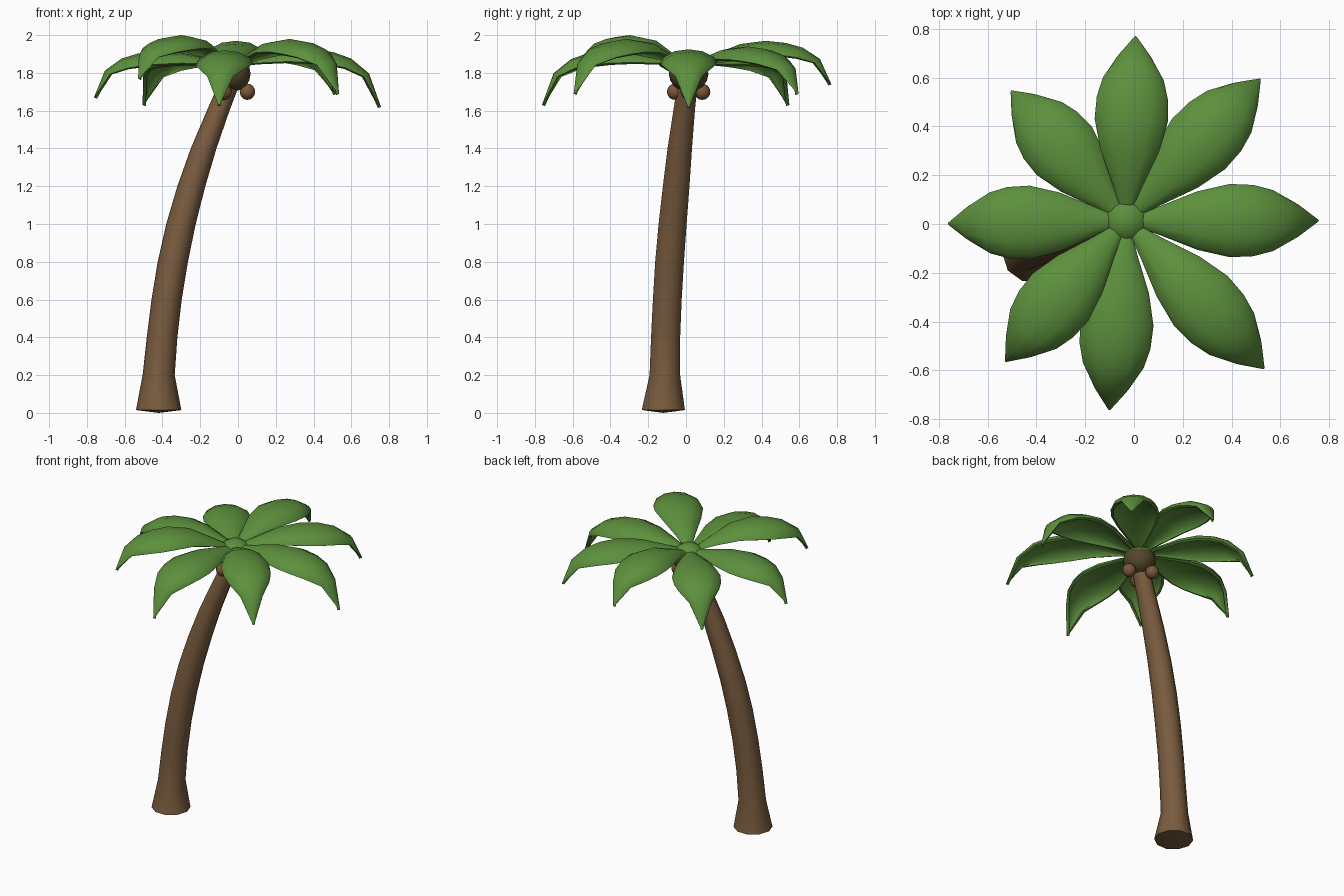
import bpy, bmesh, math
from mathutils import Vector

if "Cube" in bpy.data.objects:
    bpy.data.objects.remove(bpy.data.objects["Cube"])

def material(name, rgb):
    m = bpy.data.materials.new(name)
    m.diffuse_color = (*rgb, 1)
    m.use_nodes = True
    m.node_tree.nodes["Principled BSDF"].inputs["Base Color"].default_value = m.diffuse_color
    return m

BARK = material("bark brown", (0.19, 0.105, 0.048))
LEAF = material("leaf green", (0.108, 0.28, 0.046))
NUT = material("coconut brown", (0.2, 0.095, 0.042))
CORE = material("dark olive brown", (0.085, 0.062, 0.024))

def finish(bm, name, mats, angle=45):
    bmesh.ops.recalc_face_normals(bm, faces=bm.faces)
    me = bpy.data.meshes.new(name)
    bm.to_mesh(me)
    bm.free()
    ob = bpy.data.objects.new(name, me)
    bpy.context.collection.objects.link(ob)
    for m in mats:
        me.materials.append(m)
    bpy.ops.object.select_all(action='DESELECT')
    ob.select_set(True)
    bpy.context.view_layer.objects.active = ob
    bpy.ops.object.shade_smooth_by_angle(angle=math.radians(angle))
    return ob

def bridge(bm, a, b, closed):
    n = len(a)
    for i in range(n if closed else n - 1):
        j = (i + 1) % n
        bm.faces.new((a[i], a[j], b[j], b[i]))

HUB = Vector((-0.033, 0.014, 0))

# Curved trunk with flared foot: (x, y, z, radius)
TRUNK = [(-.42, -.12, .015, .12), (-.42, -.112, .2, .085), (-.402, -.108, .4, .081),
         (-.378, -.099, .6, .08), (-.345, -.087, .8, .08), (-.302, -.071, 1.0, .078),
         (-.247, -.052, 1.2, .074), (-.182, -.033, 1.4, .068), (-.105, -.01, 1.6, .06),
         (-.035, .012, 1.77, .055)]
bm = bmesh.new()
rings = []
for x, y, z, r in TRUNK:
    rings.append([bm.verts.new((x + r * math.cos(i * math.tau / 10),
                                y + r * math.sin(i * math.tau / 10), z)) for i in range(10)])
for a, b in zip(rings, rings[1:]):
    bridge(bm, a, b, True)
foot = bm.verts.new((-.42, -.12, 0))
for i in range(10):
    bm.faces.new((rings[0][i], foot, rings[0][(i + 1) % 10]))
bm.faces.new(rings[-1])
finish(bm, "trunk", [BARK])

# Crown core: dark below, green cap on top
bm = bmesh.new()
bmesh.ops.create_uvsphere(bm, u_segments=10, v_segments=8, radius=1)
for v in bm.verts:
    v.co = HUB + Vector((v.co.x * .105, v.co.y * .105, 1.795 + v.co.z * .095))
for f in bm.faces:
    f.material_index = 1 if f.calc_center_median().z > 1.83 else 0
finish(bm, "crown_core", [CORE, LEAF])

# Three coconuts under the crown
for k in range(3):
    a = k * math.tau / 3
    bm = bmesh.new()
    bmesh.ops.create_uvsphere(bm, u_segments=10, v_segments=8, radius=.043)
    bmesh.ops.translate(bm, verts=bm.verts,
                        vec=HUB + Vector((.083 * math.cos(a), .083 * math.sin(a), 1.70)))
    finish(bm, f"coconut_{k + 1}", [NUT])

# Fronds: stations (distance fraction, rise, fall, half width)
STATIONS = [(.05, 0, 0, .025), (.17, .35, 0, .06), (.36, .85, 0, .12), (.54, 1, 0, .15),
            (.68, 1, .05, .146), (.8, 1, .16, .125), (.92, 1, .42, .07), (1, 1, 1, .004)]
# Cross-section: (side fraction, drop fraction of half width)
SECTION = [(-1, .46), (-.9, .28), (-.5, .07), (0, 0), (.5, .07), (.9, .28), (1, .46)]

def frond(name, angle, length, peak, tip):
    a = math.radians(angle)
    out = Vector((math.cos(a), math.sin(a), 0))
    side = Vector((-math.sin(a), math.cos(a), 0))
    up = Vector((0, 0, 1))
    spine = [(t * length, 1.855 + rise * (peak - 1.855) - fall * (peak - tip), w)
             for t, rise, fall, w in STATIONS]
    bm = bmesh.new()
    rows = []
    for i, (r, z, w) in enumerate(spine):
        p, n = spine[max(i - 1, 0)], spine[min(i + 1, len(spine) - 1)]
        normal = (up * (n[0] - p[0]) - out * (n[1] - p[1])).normalized()
        rows.append([bm.verts.new(HUB + out * r + up * z + side * (s * w) - normal * (d * w))
                     for s, d in SECTION])
    for p, q in zip(rows, rows[1:]):
        bridge(bm, p, q, False)
    bm.normal_update()
    # thicken downward into a closed blade
    if sum(f.normal.z for f in bm.faces) < 0:
        bmesh.ops.reverse_faces(bm, faces=bm.faces)
    bm.normal_update()
    low = [[bm.verts.new(v.co - v.normal * .018) for v in row] for row in rows]
    for p, q in zip(low, low[1:]):
        bridge(bm, p, q, False)
    for k in (0, -1):
        bridge(bm, [r[k] for r in rows], [r[k] for r in low], False)
        bridge(bm, rows[k], low[k], False)
    finish(bm, name, [LEAF], 40)

FRONDS = [(0, .79, 1.925, 1.62), (46.5, .80, 1.94, 1.69), (87, .757, 1.97, 1.74),
          (131.5, .71, 1.91, 1.63), (181, .73, 1.915, 1.67), (229.5, .76, 2.0, 1.77),
          (265, .78, 1.92, 1.63), (313, .83, 1.98, 1.69)]
for k, f in enumerate(FRONDS):
    frond(f"frond_{k + 1}", *f)
